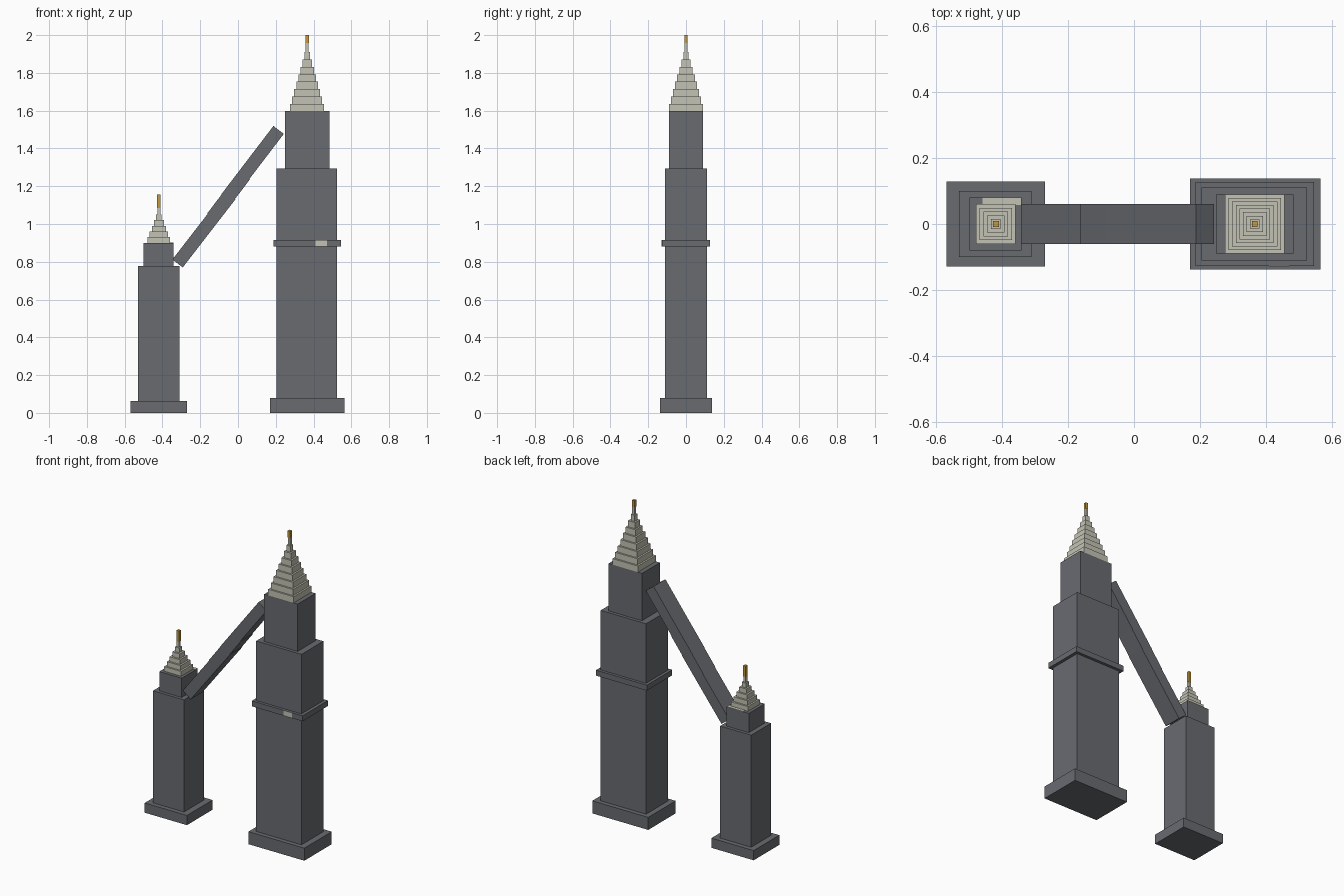
import bpy, math

if "Cube" in bpy.data.objects:
    bpy.data.objects.remove(bpy.data.objects["Cube"])


def material(name, rgb):
    m = bpy.data.materials.new(name)
    m.diffuse_color = (*rgb, 1.0)
    m.use_nodes = True
    m.node_tree.nodes["Principled BSDF"].inputs["Base Color"].default_value = m.diffuse_color
    return m


STONE = material("slate_grey", (0.14, 0.147, 0.163))
CREAM = material("pale_stone", (0.55, 0.545, 0.46))
GOLD = material("gold", (0.55, 0.33, 0.05))


def box(name, x, y, z, mat, pitch=0.0):
    """Box from (min, max) ranges, optionally pitched about its centre."""
    ranges = (x, y, z)
    bpy.ops.mesh.primitive_cube_add(size=1, location=[(a + b) / 2 for a, b in ranges])
    ob = bpy.context.object
    ob.name = name
    ob.scale = [b - a for a, b in ranges]
    ob.rotation_euler[1] = -pitch
    ob.data.materials.append(mat)
    return ob


def square(name, cx, half, z, mat):
    return box(name, (cx - half, cx + half), (-half, half), z, mat)


def spire(prefix, cx, z0, z1, half0, half1, tiers, pole_top, tip):
    """Stepped pyramid with a thin mast and a gold tip."""
    h = (z1 - z0) / tiers
    for i in range(tiers):
        half = half0 + (half1 - half0) * i / (tiers - 1)
        square(f"{prefix}_spire_tier_{i + 1}", cx, half, (z0 + i * h, z0 + (i + 1) * h), CREAM)
    square(f"{prefix}_mast", cx, 0.008, (z1, pole_top), CREAM)
    square(f"{prefix}_gold_tip", cx, 0.009, (pole_top, tip), GOLD)


def beam(name, start, end, thick):
    """Sloping bridge piece between two (x, z) centre points."""
    dx, dz = end[0] - start[0], end[1] - start[1]
    cx, cz = (start[0] + end[0]) / 2, (start[1] + end[1]) / 2
    half = math.hypot(dx, dz) / 2
    box(name, (cx - half, cx + half), (-0.06, 0.06),
        (cz - thick / 2, cz + thick / 2), STONE, math.atan2(dz, dx))


# Tall tower
box("tall_base", (0.17, 0.565), (-0.138, 0.138), (0, 0.08), STONE)
box("tall_shaft", (0.205, 0.525), (-0.11, 0.11), (0.08, 1.295), STONE)
box("tall_band", (0.187, 0.545), (-0.128, 0.128), (0.88, 0.915), STONE)
box("tall_band_inlay", (0.41, 0.47), (-0.129, -0.127), (0.881, 0.914), CREAM)
box("tall_upper_block", (0.248, 0.484), (-0.09, 0.09), (1.295, 1.597), STONE)
spire("tall", 0.366, 1.597, 1.91, 0.09, 0.014, 8, 1.958, 2.0)

# Short tower
box("short_base", (-0.568, -0.27), (-0.129, 0.129), (0, 0.062), STONE)
box("short_shaft", (-0.53, -0.311), (-0.10, 0.10), (0.062, 0.777), STONE)
box("short_upper_block", (-0.499, -0.341), (-0.08, 0.08), (0.777, 0.9), STONE)
box("short_roof_inlay", (-0.459, -0.342), (0.058, 0.08), (0.899, 0.902), CREAM)
spire("short", -0.419, 0.9, 1.05, 0.06, 0.015, 5, 1.085, 1.155)

# Sloping bridge in overlapping pieces
beam("bridge_lower", (-0.32, 0.791), (-0.04, 1.153), 0.069)
beam("bridge_upper", (-0.06, 1.1375), (0.215, 1.498), 0.069)
beam("bridge_joint", (-0.135, 1.034), (0.035, 1.258), 0.071)
